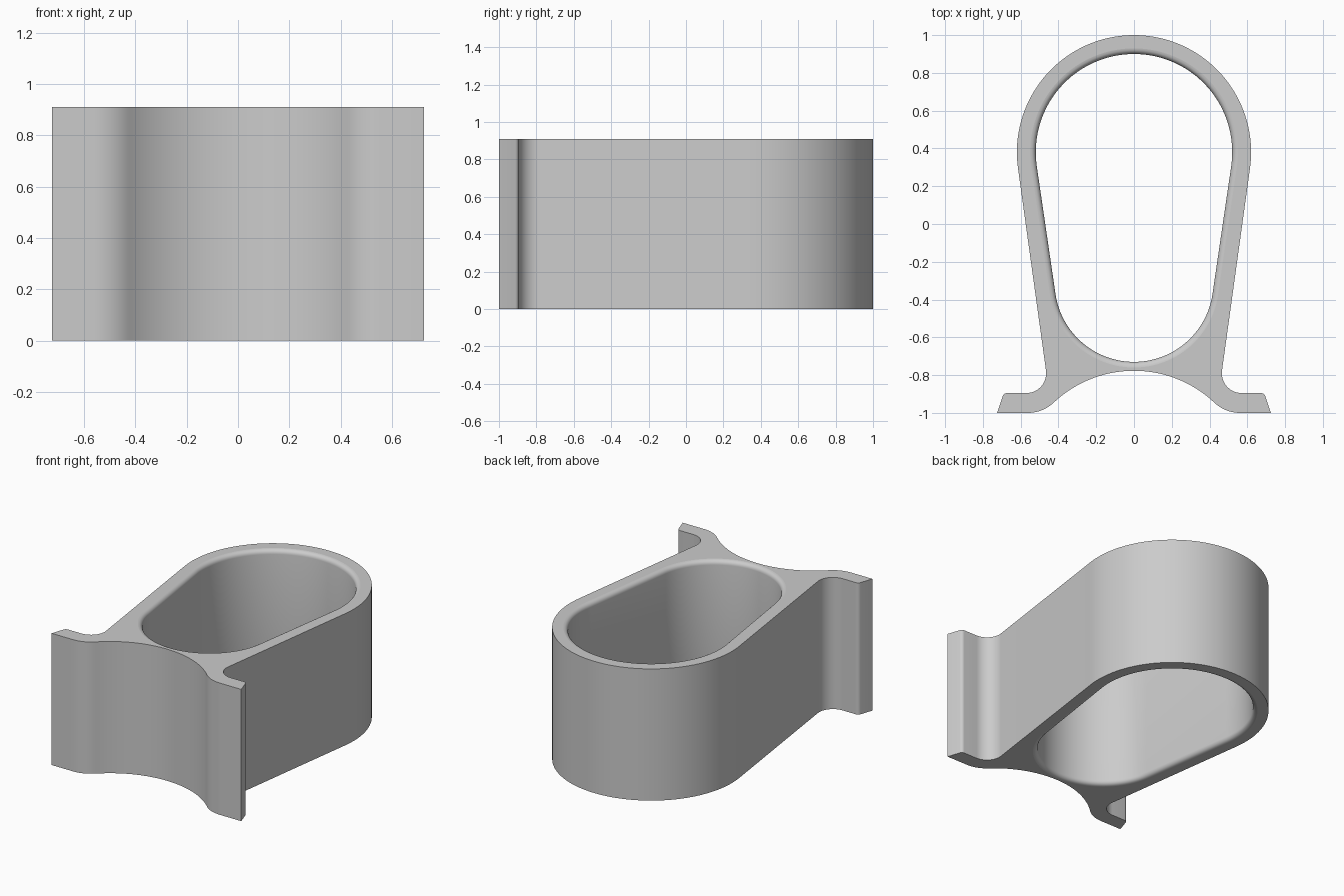
import bpy
import bmesh
from math import sin, cos, radians, degrees, atan2, asin, sqrt, pi

cube = bpy.data.objects.get("Cube")
if cube:
    bpy.data.objects.remove(cube, do_unlink=True)

HEIGHT = 0.91
RIM = 0.03          # rounding at both mouths of the opening
TOP_Y = 0.38        # centre of the large round end


def arc(cx, cy, r, start, end, steps):
    angles = [radians(start + (end - start) * i / steps) for i in range(steps + 1)]
    return [(cx + r * cos(a), cy + r * sin(a)) for a in angles]


def mirrored(half):
    """Close a half outline that starts and ends on the centre line."""
    return half + [(-x, y) for x, y in reversed(half[1:-1])]


def outer_outline():
    taper = 7.6
    saddle_r, foot_r = 0.62, 0.20
    saddle_y = -0.777 - saddle_r
    rise = -1 + foot_r - saddle_y
    foot_x = sqrt((saddle_r + foot_r) ** 2 - rise ** 2)
    tangent = degrees(atan2(rise, foot_x))
    half = arc(0, TOP_Y, 0.62, 90, -taper, 40)                 # round end
    half += arc(0.57, -0.79, 0.105, 180 - taper, 270, 14)      # foot fillet
    half += arc(0.672, -0.92, 0.025, 90, 18, 5)                # foot tip
    half += [(0.725, -1)]
    half += arc(foot_x, -1 + foot_r, foot_r, 270, 180 + tangent, 10)
    half += arc(0, saddle_y, saddle_r, tangent, 90, 20)[1:]    # concave saddle
    half[0], half[-1] = (0, half[0][1]), (0, half[-1][1])
    return mirrored(half)


def hole_outline(grow):
    big, small, low_y = 0.52, 0.42, -0.31
    taper = degrees(asin((big - small) / (TOP_Y - low_y)))
    half = arc(0, TOP_Y, big + grow, 90, -taper, 40)
    half += arc(0, low_y, small + grow, -taper, -90, 32)
    half[0], half[-1] = (0, half[0][1]), (0, half[-1][1])
    return mirrored(half)


bm = bmesh.new()


def ring(points, z):
    return [bm.verts.new((x, y, z)) for x, y in points]


def bridge(a, b):
    n = len(a)
    for i in range(n):
        j = (i + 1) % n
        bm.faces.new((a[i], a[j], b[j], b[i]))


# Outside wall
outer = [ring(outer_outline(), z) for z in (0, HEIGHT)]
bridge(*outer)

# Inside wall, flared with a small round at each mouth
steps = 5
flare = [(RIM * (1 - sin(a)), RIM * (1 - cos(a)))
         for a in [pi / 2 * i / steps for i in range(steps + 1)]]
levels = flare + [(g, HEIGHT - z) for g, z in reversed(flare)]
inner = [ring(hole_outline(g), z) for g, z in levels]
for low, high in zip(inner, inner[1:]):
    bridge(low, high)

for face in bm.faces:
    face.smooth = True

# Flat end faces between the outline and the opening
for out, hole, up in ((outer[0], inner[0], -1), (outer[1], inner[-1], 1)):
    edges = [bm.edges.get((loop[i - 1], loop[i]))
             for loop in (out, hole) for i in range(len(loop))]
    made = bmesh.ops.triangle_fill(bm, edges=edges, use_beauty=True, normal=(0, 0, up))
    for item in made["geom"]:
        if isinstance(item, bmesh.types.BMFace):
            item.smooth = False

bmesh.ops.recalc_face_normals(bm, faces=bm.faces)
for edge in bm.edges:
    if edge.calc_face_angle(0) > radians(30):
        edge.smooth = False

mesh = bpy.data.meshes.new("bracket_body")
bm.to_mesh(mesh)
bm.free()

# Single grey material
grey = bpy.data.materials.new("light_grey")
grey.use_nodes = True
colour = (0.6, 0.6, 0.6, 1)
grey.diffuse_color = colour
grey.node_tree.nodes["Principled BSDF"].inputs["Base Color"].default_value = colour
mesh.materials.append(grey)

body = bpy.data.objects.new("bracket_body", mesh)
bpy.context.collection.objects.link(body)
